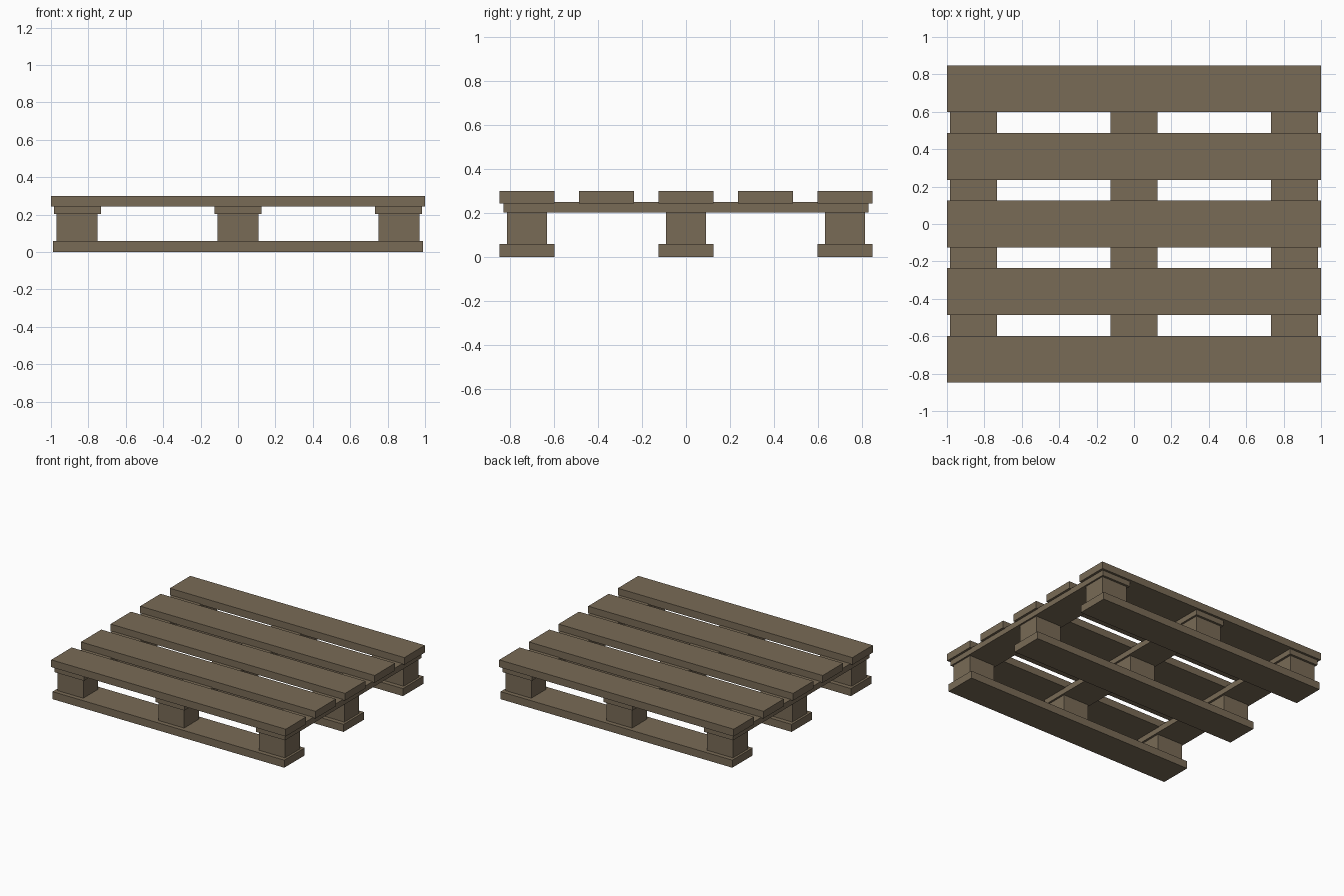
import bpy

if "Cube" in bpy.data.objects:
    bpy.data.objects.remove(bpy.data.objects["Cube"])

wood = bpy.data.materials.new("weathered_wood")
wood.diffuse_color = (0.19, 0.145, 0.093, 1.0)
wood.use_nodes = True
wood.node_tree.nodes["Principled BSDF"].inputs["Base Color"].default_value = wood.diffuse_color


def box(name, x, y, z):
    """Box from (min, max) ranges on each axis."""
    bpy.ops.mesh.primitive_cube_add(size=1, location=[sum(r) / 2 for r in (x, y, z)])
    ob = bpy.context.object
    ob.name = name
    ob.scale = [r[1] - r[0] for r in (x, y, z)]
    bpy.ops.object.transform_apply(location=False, rotation=False, scale=True)
    ob.data.materials.append(wood)
    return ob


def span(centre, width):
    return (centre - width / 2, centre + width / 2)


# Deck boards across the top
for y in (-0.7225, -0.361, 0, 0.361, 0.7225):
    box("deck_board", (-1, 1), span(y, 0.249), (0.244, 0.3))

# Stringers running front to back under the deck
for x in (-0.858, 0, 0.858):
    box("stringer", span(x, 0.249), (-0.83, 0.83), (0.203, 0.249))

# Bottom boards, each carrying three spacer blocks
for y in (-0.7225, 0, 0.7225):
    box("bottom_board", (-0.988, 0.988), span(y, 0.249), (0, 0.058))
    for x in (-0.86, 0, 0.86):
        box("spacer_block", span(x, 0.22), span(y, 0.181), (0.052, 0.21))
